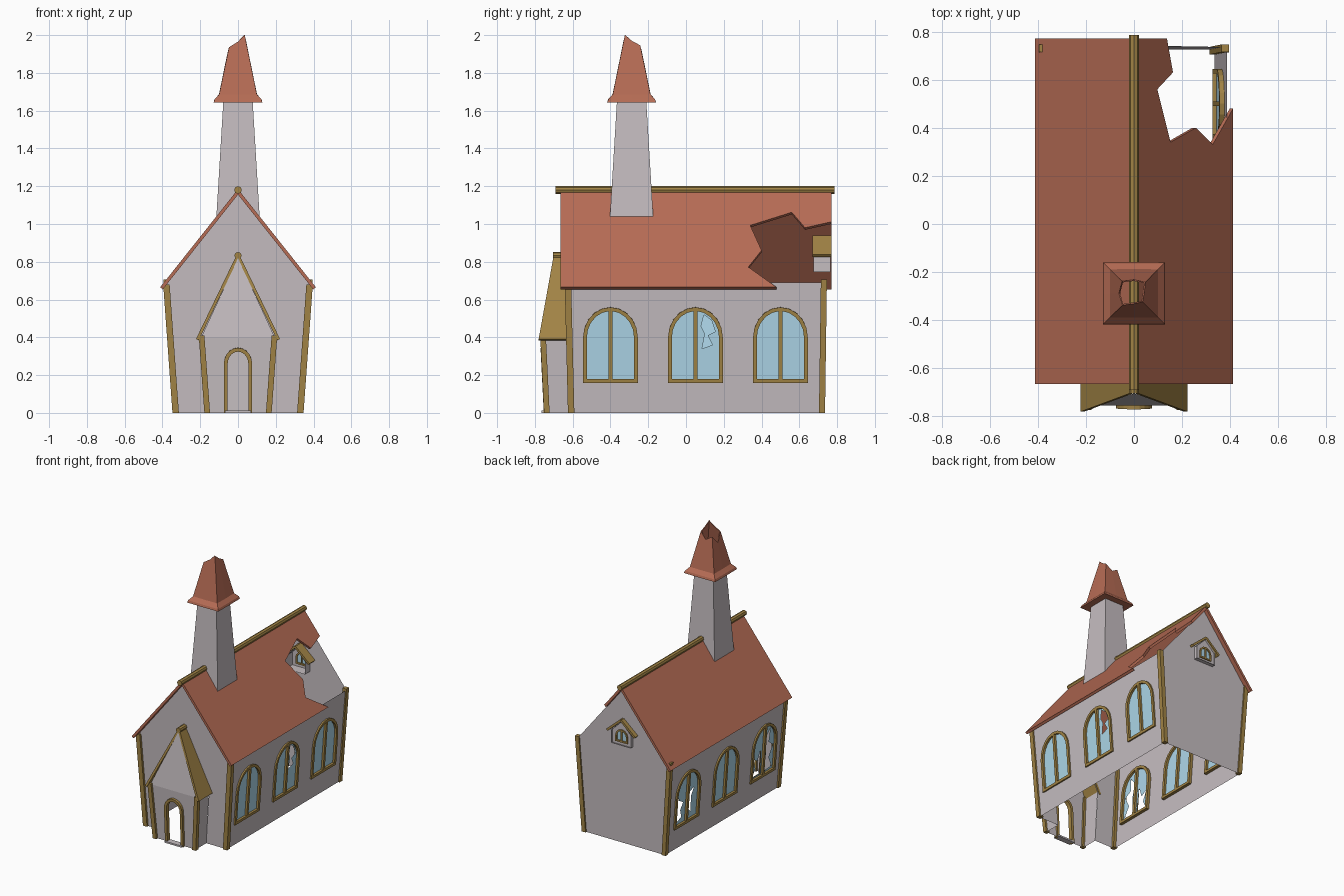
import bpy, bmesh, math
from mathutils import Vector

if "Cube" in bpy.data.objects:
    bpy.data.objects.remove(bpy.data.objects["Cube"])


def material(name, rgb):
    m = bpy.data.materials.new(name)
    m.diffuse_color = (*rgb, 1)
    m.use_nodes = True
    m.node_tree.nodes["Principled BSDF"].inputs["Base Color"].default_value = m.diffuse_color
    return m


PLASTER = material("plaster", (0.56, 0.51, 0.53))
WOOD = material("wood", (0.36, 0.23, 0.06))
TILE = material("tile", (0.47, 0.15, 0.09))
GLASS = material("glass", (0.42, 0.68, 0.82))


def finish(name, bm, mat, thick=0):
    bmesh.ops.recalc_face_normals(bm, faces=bm.faces)
    me = bpy.data.meshes.new(name)
    bm.to_mesh(me)
    bm.free()
    ob = bpy.data.objects.new(name, me)
    bpy.context.collection.objects.link(ob)
    me.materials.append(mat)
    if thick:
        s = ob.modifiers.new("thickness", "SOLIDIFY")
        s.thickness, s.offset = thick, 0
    return ob


def sheet(name, loops, place, mat, thick=0):
    """Fill flat outlines (later loops are holes), then place them in 3D."""
    bm = bmesh.new()
    for loop in loops:
        vs = [bm.verts.new((u, v, 0)) for u, v in loop]
        for a, b in zip(vs, vs[1:] + vs[:1]):
            bm.edges.new((a, b))
    bmesh.ops.triangle_fill(bm, use_beauty=True, use_dissolve=False,
                            edges=bm.edges[:], normal=(0, 0, 1))
    for v in bm.verts:
        v.co = Vector(place(v.co.x, v.co.y))
    return finish(name, bm, mat, thick)


def loft(name, rings, mat, caps=True, thick=0):
    """Skin between closed rings of equal point count."""
    bm = bmesh.new()
    rs = [[bm.verts.new(p) for p in r] for r in rings]
    n = len(rs[0])
    for a, b in zip(rs, rs[1:]):
        for i in range(n):
            bm.faces.new((a[i], a[(i + 1) % n], b[(i + 1) % n], b[i]))
    if caps:
        bm.faces.new(rs[0])
        bm.faces.new(rs[-1])
    return finish(name, bm, mat, thick)


def square(x, y, z, h):
    return [(x - h, y - h, z), (x + h, y - h, z), (x + h, y + h, z), (x - h, y + h, z)]


def post(name, a, b, h):
    loft(name, [square(*a, h), square(*b, h)], WOOD)


def beam(name, y0, y1, z, r):
    ring = lambda y: [(r * math.cos(i * math.pi / 4), y, z + r * math.sin(i * math.pi / 4))
                      for i in range(8)]
    loft(name, [ring(y0), ring(y1)], WOOD)


def arch(w, z0, zs, zt, n=10, u=0):
    return [(u - w, z0), (u + w, z0)] + [
        (u + w * math.cos(math.pi * i / n), zs + (zt - zs) * math.sin(math.pi * i / n))
        for i in range(n + 1)]


def half_light(w, gap, z0, zs, zt, s, n=5):
    end = math.acos(gap / w)
    return [(s * gap, z0), (s * w, z0)] + [
        (s * w * math.cos(end * i / n), zs + (zt - zs) * math.sin(end * i / n))
        for i in range(n + 1)]


# Side walls with arched windows, some panes broken
CRACKS = {
    (1, 1): [[(.045, .52), (.03, .46), (.05, .42), (.035, .34), (.09, .36),
              (.065, .41), (.105, .43), (.085, .49)]],
    (-1, 2): [[(.115, .20), (.05, .22), (.07, .28), (.04, .33), (.09, .36), (.115, .42)],
              [(-.03, .25), (-.06, .22), (-.05, .34), (-.08, .40), (-.03, .38)]],
    (-1, 0): [[(-.02, .19), (-.11, .20), (-.07, .28), (-.115, .36), (-.06, .40),
               (-.07, .50), (-.02, .44), (-.04, .33)],
              [(.02, .19), (.115, .19), (.08, .25), (.11, .33), (.06, .30), (.03, .38)]],
}
WINDOWS = (-.40, .05, .50)
for s in (1, -1):
    side = "right" if s > 0 else "left"
    sheet(side + "_wall",
          [[(-.61, 0), (.725, 0), (.735, .69), (-.625, .69)]] +
          [arch(.135, .17, .40, .55, u=c) for c in WINDOWS],
          lambda y, z: (s * (.335 + .0735 * z), y, z), PLASTER)
    for i, c in enumerate(WINDOWS):
        put = lambda u, z: (s * (.33 + .0735 * z), c + u, z)
        sheet(side + "_window_frame",
              [arch(.145, .16, .40, .56)] +
              [half_light(.125, .01, .18, .40, .54, k) for k in (1, -1)], put, WOOD, .032)
        sheet(side + "_window_glass",
              [arch(.13, .175, .40, .545)] + CRACKS.get((s, i), []), put, GLASS)

# Gable walls: the front one opens into the porch, the back one holds a small window
sheet("front_gable",
      [[(-.335, 0), (-.165, 0), (-.195, .4), (0, .82), (.195, .4), (.165, 0), (.335, 0),
        (.385, .68), (0, 1.16), (-.385, .68)]],
      lambda x, z: (x, -.61 - .022 * z, z), PLASTER)
PENT = [(-.08, .745), (.08, .745), (.08, .84), (0, .92), (-.08, .84)]
sheet("back_gable",
      [[(-.335, 0), (.335, 0), (.385, .68), (0, 1.16), (-.385, .68)], PENT],
      lambda x, z: (x, .725 + .015 * z, z), PLASTER)

# Attic window in the back gable
loft("attic_window_box", [[(x, y, z) for x, z in PENT] for y in (.675, .765)], PLASTER, False)
attic = lambda x, z: (x, .755, z)
sheet("attic_window_face", [PENT, arch(.045, .77, .81, .855, 6)], attic, PLASTER)
sheet("attic_window_frame",
      [arch(.05, .765, .81, .86, 6)] +
      [half_light(.038, .005, .777, .81, .848, k, 3) for k in (1, -1)], attic, WOOD, .016)
sheet("attic_window_glass", [arch(.042, .77, .81, .852, 6)], attic, GLASS)
for s in (1, -1):
    sheet("attic_window_roof", [[(0, .67), (.115, .67), (.115, .77), (0, .77)]],
          lambda x, y: (s * x, y, .932 - .87 * x), WOOD, .016)

# Main roof: the right slope is torn open at the back
slope = lambda s: lambda x, y: (s * x, y, 1.17 - 1.26 * x)
sheet("roof_left", [[(0, -.665), (.405, -.665), (.405, .77), (0, .77)]], slope(-1), TILE, .018)
sheet("roof_right",
      [[(0, -.665), (.405, -.665), (.405, .48), (.32, .33), (.25, .40), (.145, .34),
        (.09, .56), (.155, .63), (.13, .77), (0, .77)]], slope(1), TILE, .018)
beam("roof_ridge", -.69, .785, 1.18, .02)

# Corner posts
for s in (1, -1):
    post("front_post", (s * .33, -.608, 0), (s * .379, -.625, .68), .017)
    post("back_post", (s * .33, .72, 0), (s * .379, .73, .705), .016)
    post("porch_post", (s * .163, -.737, 0), (s * .193, -.757, .41), .015)

# Porch
sheet("porch_front",
      [[(-.165, 0), (.165, 0), (.195, .4), (-.195, .4)], arch(.06, .012, .26, .33)],
      lambda x, z: (x, -.735 - .05 * z, z), PLASTER)
sheet("porch_gable", [[(-.195, .4), (.195, .4), (0, .82)]],
      lambda x, z: (x, -.755 + .12 * (z - .4), z), PLASTER)
sheet("door_frame",
      [[(-.075, 0), (-.055, 0)] +
       [(-.055 * math.cos(math.pi * i / 10), .26 + .065 * math.sin(math.pi * i / 10))
        for i in range(11)] +
       [(.055, 0), (.075, 0)] +
       [(.075 * math.cos(math.pi * i / 10), .26 + .085 * math.sin(math.pi * i / 10))
        for i in range(11)]],
      lambda x, z: (x, -.738 - .05 * z, z), WOOD, .03)
loft("door_step", [[(-.07, -.765, z), (.07, -.765, z), (.07, -.72, z), (-.07, -.72, z)]
                   for z in (0, .012)], PLASTER)
for s in (1, -1):
    sheet("porch_side", [[(-.735, 0), (-.61, 0), (-.62, .4), (-.755, .4)]],
          lambda y, z: (s * (.165 + .075 * z), y, z), PLASTER)
    sheet("porch_roof", [[(0, -.70), (.215, -.78), (.215, -.615), (0, -.615)]],
          lambda x, y: (s * x, y, .833 - 2.07 * x), WOOD, .016)
beam("porch_ridge", -.705, -.615, .833, .019)

# Tower and broken spire, both hollow
TY = -.288
loft("tower", [square(0, TY, 1.03, .115), square(0, TY, 1.66, .077)], PLASTER, False)


def octo(half, heights):
    dirs = [(-1, -1), (0, -1), (1, -1), (1, 0), (1, 1), (0, 1), (-1, 1), (-1, 0)]
    return [(dx * half(z), TY + dy * half(z), z) for (dx, dy), z in zip(dirs, heights)]


taper = lambda z: .098 - .205 * (z - 1.685)
loft("spire", [octo(lambda z: .078, [1.648] * 8),
               octo(lambda z: .127, [1.645] * 8),
               octo(lambda z: .122, [1.658] * 8),
               octo(taper, [1.685] * 8),
               octo(taper, [1.935, 1.965, 2.0, 1.97, 1.945, 1.90, 1.93, 1.87])],
     TILE, False, .006)
